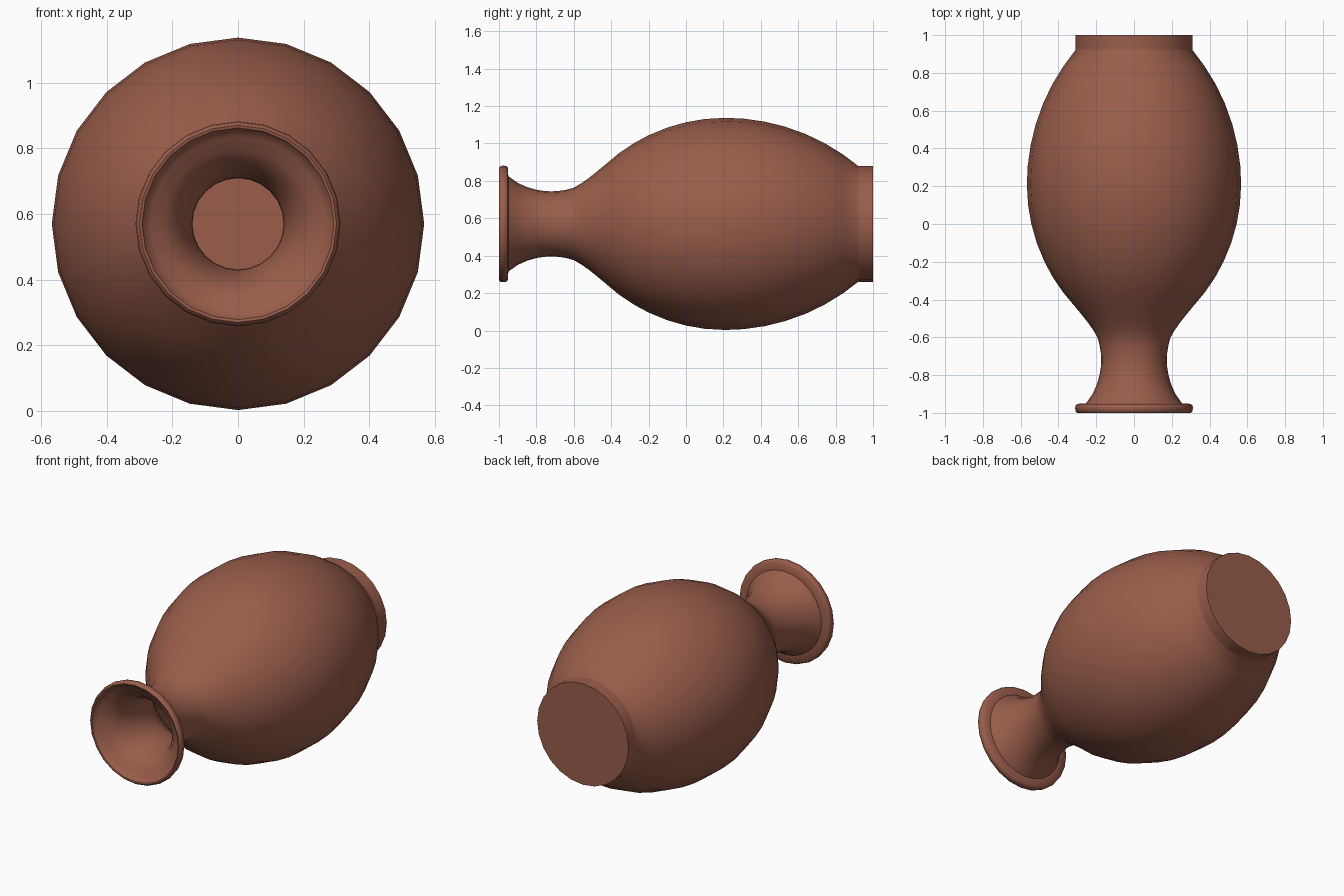
import bpy, bmesh, math

if "Cube" in bpy.data.objects:
    bpy.data.objects.remove(bpy.data.objects["Cube"])

AXIS_Z = 0.57
SIDES = 24


def arc(y0, r0, radius, ys, sign):
    """Profile points on a circular arc whose extreme is at (y0, r0)."""
    return [(y, r0 + sign * (radius - math.sqrt(radius**2 - (y - y0)**2))) for y in ys]


# outer profile (y, radius): lip, neck, belly, foot
lip = [(-0.985, 0.285), (-0.998, 0.292), (-1.0, 0.30), (-0.992, 0.309), (-0.975, 0.312),
       (-0.96, 0.309), (-0.952, 0.30), (-0.95, 0.255)]
neck = arc(-0.72, 0.174, 0.38, [-0.9, -0.85, -0.8, -0.76, -0.72, -0.68, -0.64, -0.6], 1)
shoulder = [(-0.56, 0.217), (-0.52, 0.245), (-0.48, 0.277)]
belly = arc(0.21, 0.567, 0.95, [-0.44, -0.36, -0.28, -0.2, -0.1, 0.0, 0.1, 0.21], -1)
belly += arc(0.21, 0.567, 1.11, [0.31, 0.42, 0.53, 0.64, 0.74, 0.84, 0.92], -1)
foot = [(0.93, 0.31), (1.0, 0.31), (1.0, 0.0)]

# inner wall, offset inwards, from the closed floor back to the mouth
inner = [(0.97, 0.0), (0.97, 0.25)]
inner += [(y, r - 0.035) for y, r in reversed(neck + shoulder + belly)]
inner += [(-0.95, 0.225), (-0.968, 0.265), (-0.985, 0.285)]
profile = inner + lip[1:] + neck + shoulder + belly + foot

# spin the profile about the y axis
bm = bmesh.new()
verts = [bm.verts.new((0, y, AXIS_Z + r)) for y, r in profile]
edges = [bm.edges.new(pair) for pair in zip(verts, verts[1:])]
bmesh.ops.spin(bm, geom=verts + edges, cent=(0, 0, AXIS_Z), axis=(0, 1, 0),
               angle=math.tau, steps=SIDES, use_duplicate=False)
bmesh.ops.remove_doubles(bm, verts=bm.verts, dist=0.0005)
bmesh.ops.recalc_face_normals(bm, faces=bm.faces)
mesh = bpy.data.meshes.new("vase")
bm.to_mesh(mesh)
bm.free()

vase = bpy.data.objects.new("vase", mesh)
bpy.context.collection.objects.link(vase)
clay = bpy.data.materials.new("terracotta")
clay.diffuse_color = (0.32, 0.11, 0.07, 1)
clay.use_nodes = True
clay.node_tree.nodes["Principled BSDF"].inputs["Base Color"].default_value = clay.diffuse_color
mesh.materials.append(clay)

bpy.context.view_layer.objects.active = vase
vase.select_set(True)
bpy.ops.object.shade_smooth_by_angle(angle=math.radians(40))
